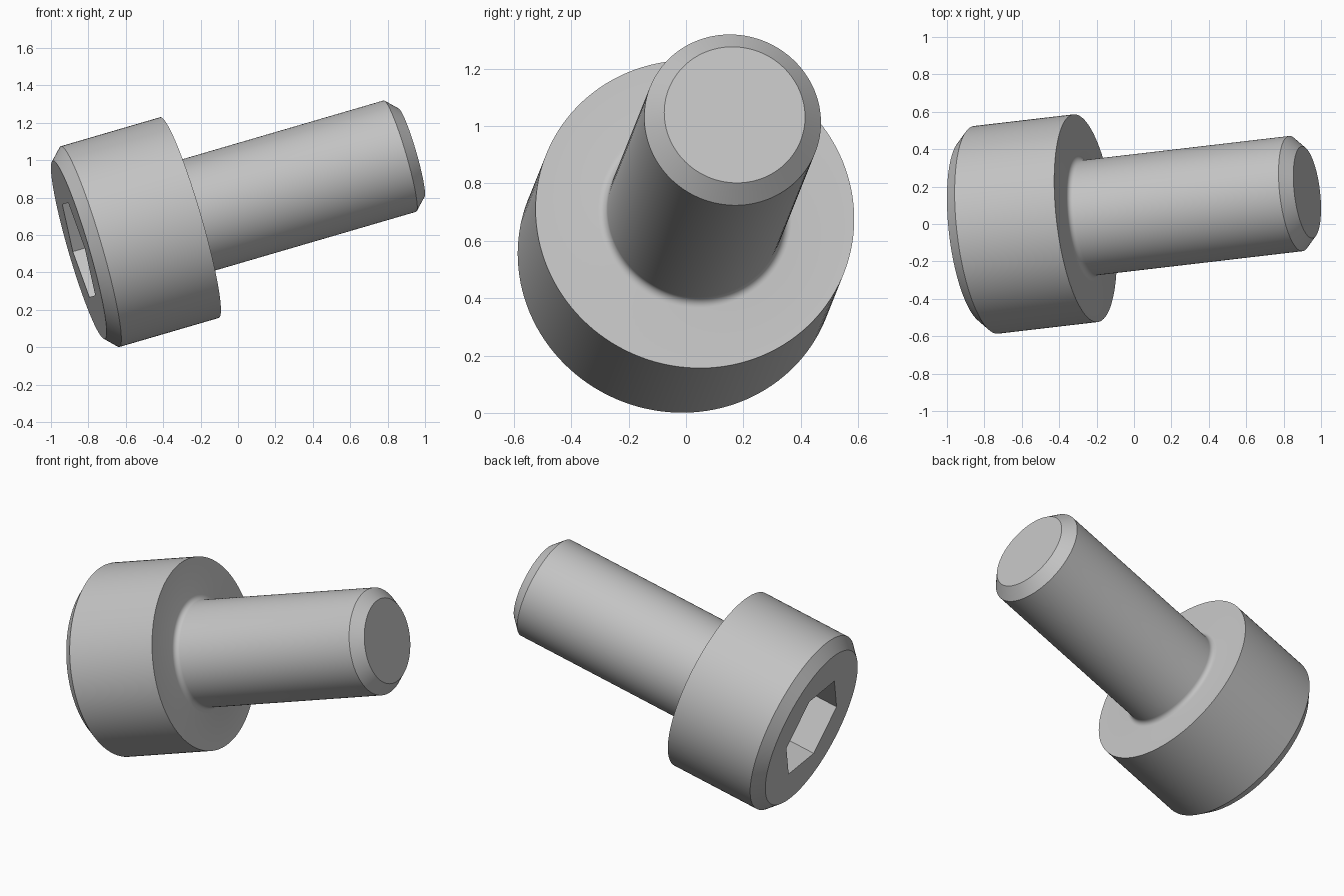
import bpy
import bmesh
from math import cos, sin, pi, radians
from mathutils import Vector, Matrix

cube = bpy.data.objects.get("Cube")
if cube:
    bpy.data.objects.remove(cube, do_unlink=True)

# Main dimensions; the origin is where the shaft meets the head
HEAD_R, HEAD_H, CHAMFER = 0.559, 0.621, 0.063
SHAFT_R, SHAFT_L, FILLET = 0.31, 1.242, 0.03
SOCKET_R, SOCKET_DEPTH = 0.298, 0.31
SEGMENTS = 128

# Resting pose: local z runs along the screw, local x to a socket corner
axis = Vector((0.954, 0.1116, 0.2786)).normalized()
up = Vector((-axis.z, 0, axis.x)).normalized()
side = up.cross(axis)
pose = Matrix((side, axis.cross(side), axis)).transposed().to_4x4()
pose.translation = (-0.259, 0.031, 0.693)

steel = bpy.data.materials.new("steel grey")
steel.use_nodes = True
steel.diffuse_color = (0.55, 0.55, 0.55, 1)
steel.node_tree.nodes["Principled BSDF"].inputs["Base Color"].default_value = steel.diffuse_color


def add_object(name, bm):
    bmesh.ops.recalc_face_normals(bm, faces=bm.faces)
    mesh = bpy.data.meshes.new(name)
    bm.to_mesh(mesh)
    bm.free()
    mesh.materials.append(steel)
    obj = bpy.data.objects.new(name, mesh)
    bpy.context.collection.objects.link(obj)
    obj.matrix_world = pose
    return obj


def lathe(name, profile):
    """Spin (radius, height) points around local z into a closed solid."""
    bm = bmesh.new()
    verts = [bm.verts.new((r, 0, h)) for r, h in profile]
    edges = [bm.edges.new(pair) for pair in zip(verts, verts[1:])]
    bmesh.ops.spin(bm, geom=verts + edges, cent=(0, 0, 0), axis=(0, 0, 1),
                   angle=2 * pi, steps=SEGMENTS, use_merge=False)
    bmesh.ops.remove_doubles(bm, verts=bm.verts, dist=0.0005)
    return add_object(name, bm)


# Chamfered head, filleted neck and chamfered shaft in one profile
fillet = [(SHAFT_R + FILLET * (1 - sin(t)), FILLET * (1 - cos(t)))
          for t in (i * pi / 12 for i in range(7))]
screw = lathe("screw_head_and_shaft", [
    (0, -HEAD_H), (HEAD_R - CHAMFER, -HEAD_H), (HEAD_R, CHAMFER - HEAD_H), (HEAD_R, 0),
    *fillet,
    (SHAFT_R, SHAFT_L - CHAMFER), (SHAFT_R - CHAMFER, SHAFT_L), (0, SHAFT_L)])

# Hexagonal key socket
bm = bmesh.new()
corners = [bm.verts.new((SOCKET_R * cos(i * pi / 3), SOCKET_R * sin(i * pi / 3), -HEAD_H - 0.1))
           for i in range(6)]
floor = bmesh.ops.extrude_face_region(bm, geom=[bm.faces.new(corners)])["geom"]
bmesh.ops.translate(bm, vec=(0, 0, SOCKET_DEPTH + 0.1),
                    verts=[v for v in floor if isinstance(v, bmesh.types.BMVert)])
cutter = add_object("socket_cutter", bm)
cutter.hide_render = True

cut = screw.modifiers.new("socket", "BOOLEAN")
cut.operation = "DIFFERENCE"
cut.solver = "EXACT"
cut.object = cutter

bpy.ops.object.select_all(action="DESELECT")
screw.select_set(True)
bpy.context.view_layer.objects.active = screw
bpy.ops.object.modifier_apply(modifier=cut.name)
bpy.data.objects.remove(cutter, do_unlink=True)
bpy.ops.object.shade_smooth_by_angle(angle=radians(30))
